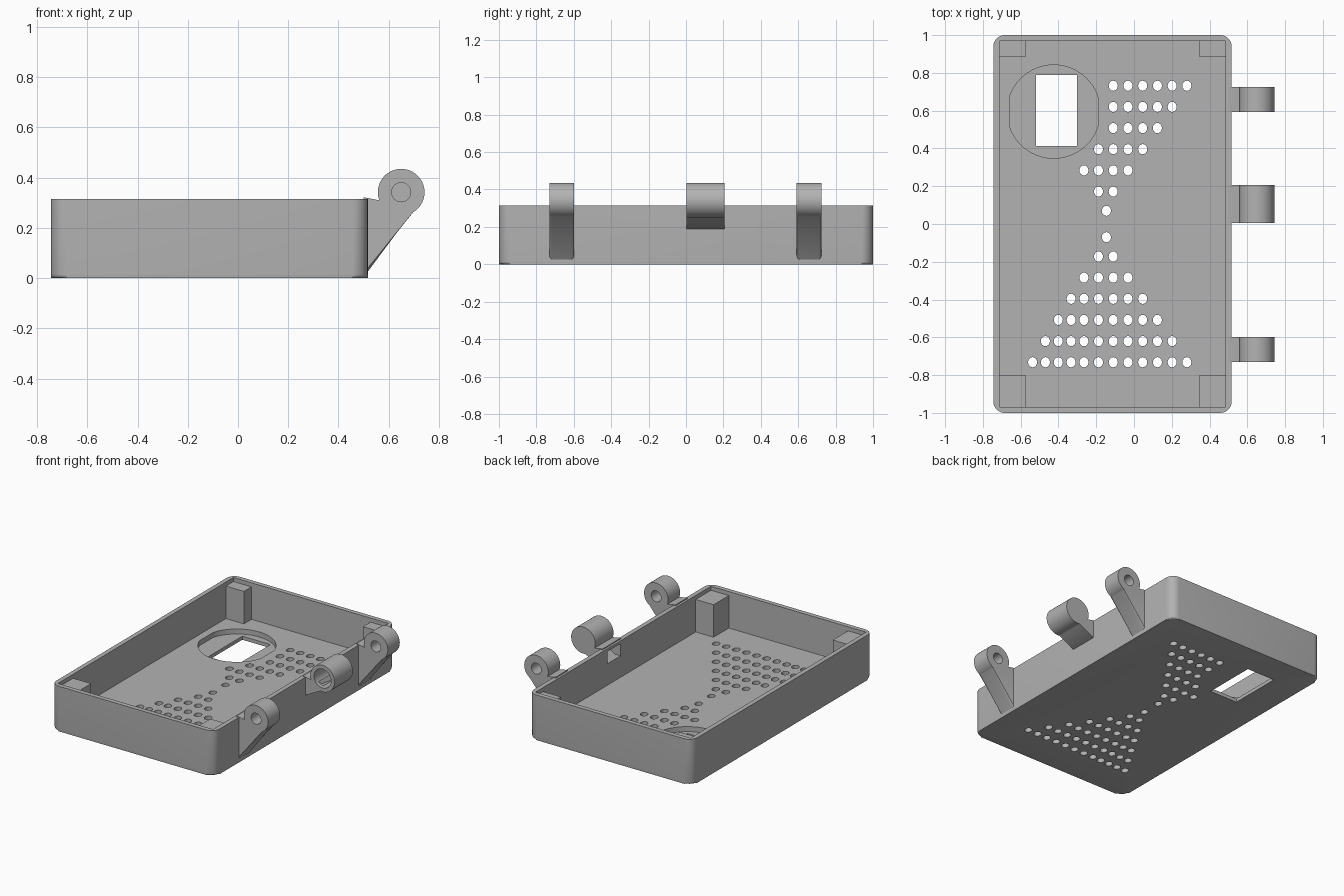
import bpy, bmesh, math
from mathutils import Vector

cube = bpy.data.objects.get("Cube")
if cube:
    bpy.data.objects.remove(cube, do_unlink=True)

grey = bpy.data.materials.new("plain grey")
grey.use_nodes = True
grey.diffuse_color = (0.45, 0.45, 0.45, 1)
grey.node_tree.nodes["Principled BSDF"].inputs["Base Color"].default_value = (0.45, 0.45, 0.45, 1)


def add_prism(bm, outline, lo, hi, axis="z"):
    """Extrude a closed outline along z (points are x, y) or y (points are x, z)."""
    place = (lambda p, d: (p[0], p[1], d)) if axis == "z" else (lambda p, d: (p[0], d, p[1]))
    ends = [[bm.verts.new(place(p, d)) for p in outline] for d in (lo, hi)]
    n = len(outline)
    for ring in ends:
        bm.faces.new(ring)
    for i in range(n):
        j = (i + 1) % n
        bm.faces.new((ends[0][i], ends[0][j], ends[1][j], ends[1][i]))


def finish(bm, name):
    bmesh.ops.recalc_face_normals(bm, faces=bm.faces)
    mesh = bpy.data.meshes.new(name)
    bm.to_mesh(mesh)
    bm.free()
    obj = bpy.data.objects.new(name, mesh)
    bpy.context.collection.objects.link(obj)
    mesh.materials.append(grey)
    return obj


def prism(name, outline, lo, hi, axis="z"):
    bm = bmesh.new()
    add_prism(bm, outline, lo, hi, axis)
    return finish(bm, name)


def rect(x0, x1, y0, y1):
    return [(x0, y0), (x1, y0), (x1, y1), (x0, y1)]


def arc(cx, cy, r, a0, a1, steps, ry=None):
    angles = [math.radians(a0 + (a1 - a0) * i / steps) for i in range(steps + 1)]
    return [(cx + r * math.cos(a), cy + (ry or r) * math.sin(a)) for a in angles]


def circle(cx, cy, r, steps, ry=None):
    return arc(cx, cy, r, 0, 360, steps, ry)[:-1]


def cut(obj, *cutters):
    """Subtract the cutters, bake the result and remove them."""
    for c in cutters:
        mod = obj.modifiers.new("cut", "BOOLEAN")
        mod.operation, mod.solver, mod.object = "DIFFERENCE", "EXACT", c
    graph = bpy.context.evaluated_depsgraph_get()
    baked = bpy.data.meshes.new_from_object(obj.evaluated_get(graph))
    obj.modifiers.clear()
    obj.data = baked
    for c in cutters:
        bpy.data.objects.remove(c, do_unlink=True)


def smooth(obj):
    bpy.ops.object.select_all(action="DESELECT")
    obj.select_set(True)
    bpy.context.view_layer.objects.active = obj
    bpy.ops.object.shade_smooth_by_angle(angle=math.radians(30))


# Main dimensions
X0, X1, Y, TOP = -0.745, 0.517, 1.0, 0.315
WALL, FLOOR, R = 0.032, 0.06, 0.06
IX0, IX1, IY = X0 + WALL, X1 - WALL, Y - WALL

# Tray: rounded outline with softened bottom edge
outline = (arc(X1 - R, Y - R, R, 0, 90, 8) + arc(X0 + R, Y - R, R, 90, 180, 8)
           + arc(X0 + R, R - Y, R, 180, 270, 8) + arc(X1 - R, R - Y, R, 270, 360, 8))
bm = bmesh.new()
add_prism(bm, outline, 0, TOP)
base_edges = [e for e in bm.edges if all(v.co.z < 0.001 for v in e.verts)]
bmesh.ops.bevel(bm, geom=base_edges, offset=0.014, segments=3, profile=0.5, affect="EDGES")
tray = finish(bm, "tray")

# Hourglass pattern of floor holes, leaving the window recess clear
RECESS = Vector((-0.425, 0.595))
columns = [-0.537 + 0.068 * i for i in range(5)] + [-0.188 + 0.078 * i for i in range(7)]
bm = bmesh.new()
for side in (1, -1):
    spots = [(-0.146, 0.07 * side)]
    for k in range(6):
        y = (0.172 + 0.112 * k) * side
        spots += [(x, y) for x in columns[5 - k if k else 5:7 + k]]
    for s in spots:
        if (Vector(s) - RECESS).length > 0.28:
            add_prism(bm, circle(s[0], s[1], 0.024, 16, 0.027), -0.1, 0.1)
holes = finish(bm, "hole_cutter")

recess_outline = [(max(-0.66, min(-0.19, x)), y) for x, y in circle(RECESS.x, RECESS.y, 0.247, 64)]
cut(tray,
    prism("cavity_cutter", rect(IX0, IX1, -IY, IY), FLOOR, 0.5),
    prism("recess_cutter", recess_outline, 0.025, 0.1),
    prism("window_cutter", rect(-0.52, -0.302, 0.413, 0.79), -0.1, 0.2),
    holes,
    prism("passage_cutter", rect(0.45, 0.6, 0.21, 0.295), 0.03, 0.175, "y"))
smooth(tray)

# Corner posts, deeper at the front
for label, y0, y1 in (("front", -IY - 0.01, -0.80), ("back", 0.885, IY + 0.01)):
    for side, x0, x1 in (("right", IX0 - 0.01, -0.574), ("left", 0.347, IX1 + 0.01)):
        prism(f"{label}_{side}_post", rect(x0, x1, y0, y1), FLOOR - 0.01, 0.287)

# Hinge knuckles
HX, HZ, HR = 0.65, 0.342, 0.093


def knuckle(name, y0, y1, end_angle, foot, bevel):
    """Barrel on a bracket whose sloping underside runs down to the foot point."""
    barrel = arc(HX, HZ, HR, 200, end_angle, 48)
    profile = [(0.5, 0.322)] + barrel + [foot, (0.5, foot[1])]
    bm = bmesh.new()
    add_prism(bm, profile, y0, y1, "y")
    if bevel:
        ends = (barrel[-1], foot)
        on_slope = lambda v: any((Vector((v.co.x, v.co.z)) - Vector(p)).length < 1e-4 for p in ends)
        edges = [e for e in bm.edges if all(map(on_slope, e.verts))
                 and abs(e.verts[0].co.y - e.verts[1].co.y) < 1e-4]
        bmesh.ops.bevel(bm, geom=edges, offset=bevel, segments=4, profile=0.5, affect="EDGES")
    return finish(bm, name)


for label, y0, y1 in (("front", -0.73, -0.598), ("back", 0.592, 0.724)):
    lug = knuckle(f"{label}_hinge_knuckle", y0, y1, -64.5, (0.517, 0.026), 0.018)
    cut(lug, prism("pin_cutter", circle(HX, HZ, 0.038, 32), y0 - 0.1, y1 + 0.1, "y"))
    smooth(lug)

# Middle knuckle: hollow barrel, closed at the back, open into the tray
middle = knuckle("middle_hinge_knuckle", 0.004, 0.206, -100, (0.517, 0.19), 0)
cut(middle,
    prism("bore_cutter", circle(HX, HZ, 0.066, 40), -0.1, 0.175, "y"),
    prism("channel_cutter", [(0.45, 0.21), (0.53, 0.21), (HX, 0.285), (HX, 0.34), (0.6, 0.295), (0.45, 0.295)],
          0.03, 0.175, "y"))
smooth(middle)
